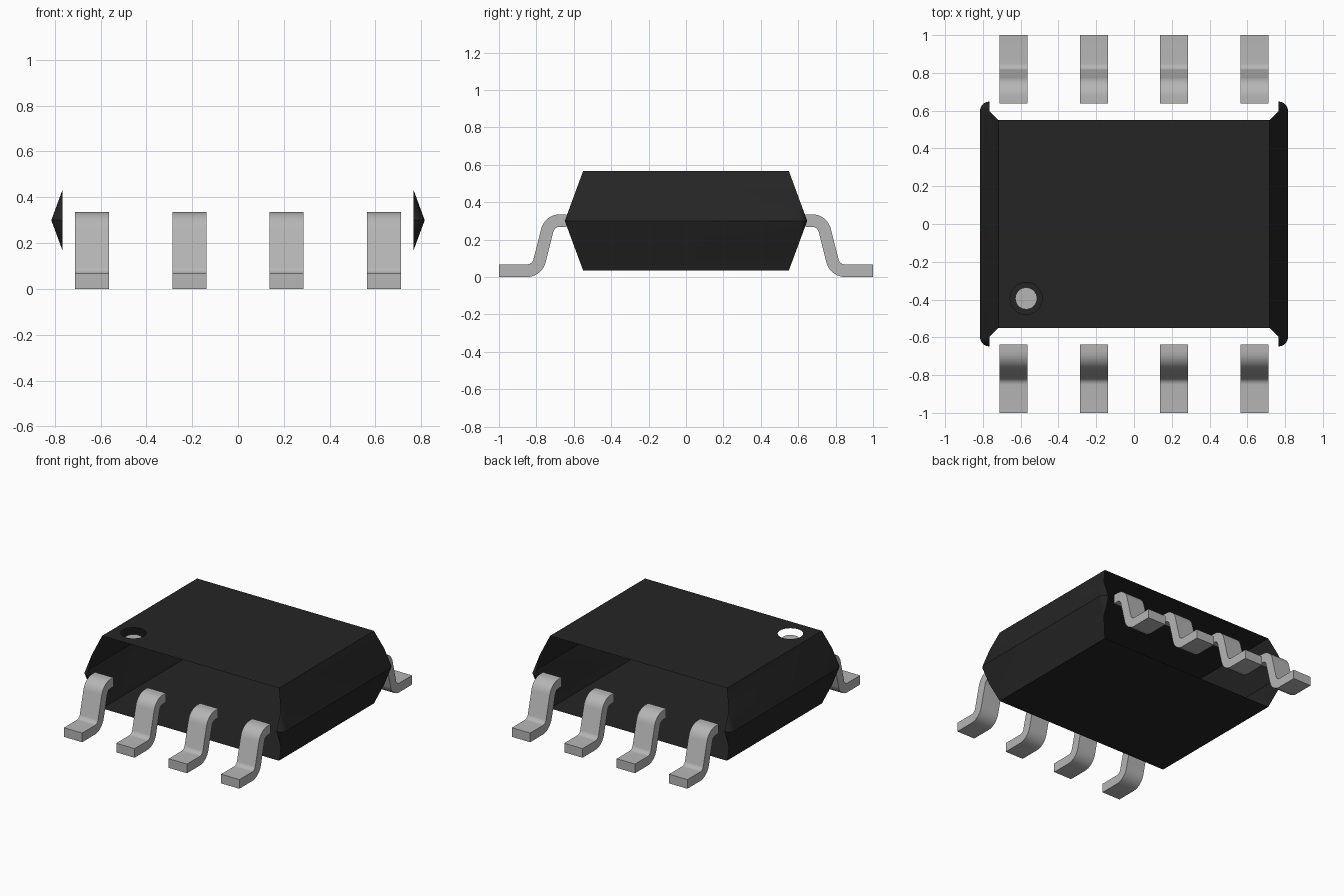
import bpy, bmesh, math
from mathutils import Vector

cube = bpy.data.objects.get("Cube")
if cube:
    bpy.data.objects.remove(cube, do_unlink=True)


def material(name, value):
    m = bpy.data.materials.new(name)
    m.use_nodes = True
    col = (value, value, value, 1.0)
    m.diffuse_color = col
    bsdf = next(n for n in m.node_tree.nodes if n.type == 'BSDF_PRINCIPLED')
    bsdf.inputs["Base Color"].default_value = col
    bsdf.inputs["Roughness"].default_value = 0.6
    return m


BLACK = material("black plastic", 0.0185)
METAL = material("grey metal", 0.465)


def finish(bm, name, mat):
    me = bpy.data.meshes.new(name)
    bm.to_mesh(me)
    bm.free()
    ob = bpy.data.objects.new(name, me)
    bpy.context.collection.objects.link(ob)
    me.materials.append(mat)
    bpy.ops.object.select_all(action='DESELECT')
    ob.select_set(True)
    bpy.context.view_layer.objects.active = ob
    bpy.ops.object.shade_smooth_by_angle(angle=math.radians(30))
    return ob


# Body sizes: waist is widest, tapering by DRAFT to the top and bottom
WX, WY, DRAFT, R = 0.815, 0.648, 0.098, 0.049
Z_BOTTOM, Z_WAIST, Z_TOP = 0.035, 0.30, 0.567
DIMPLE, DIMPLE_R = (-0.571, -0.394), 0.085


def flat_corners(z):
    x, y = WX - DRAFT, WY - DRAFT
    return [(-x, -y, z), (x, -y, z), (x, y, z), (-x, y, z)]


def add_face(bm, pts):
    return bm.faces.new([bm.verts.new(p) for p in pts])


# Body shell: flat top and bottom, sloped ends, open at front and back
bm = bmesh.new()
add_face(bm, flat_corners(Z_BOTTOM))
CX, CY, SEG = WX - R, WY - R, 8
for z_end in (Z_BOTTOM, Z_TOP):
    z_mid = Z_WAIST + (z_end - Z_WAIST) * R / DRAFT
    for sx in (-1, 1):
        half = [(WX, CY, Z_WAIST), (CX, CY, z_mid), (WX - DRAFT, WY - DRAFT, z_end)]
        loop = half + [(x, -y, z) for x, y, z in reversed(half)]
        add_face(bm, [(sx * x, y, z) for x, y, z in loop])
        # Conical corner roundings that run out halfway up the slope
        for sy in (-1, 1):
            arc = [(sx * (CX + R * math.cos(a)), sy * (CY + R * math.sin(a)), Z_WAIST)
                   for a in (i * math.pi / 2 / SEG for i in range(SEG + 1))]
            for p, q in zip(arc, arc[1:]):
                add_face(bm, [(sx * CX, sy * CY, z_mid), p, q])

# Top face with the round marker opening
edges = []
circle = [(DIMPLE[0] + DIMPLE_R * math.cos(a), DIMPLE[1] + DIMPLE_R * math.sin(a), Z_TOP)
          for a in (i * math.tau / 32 for i in range(32))]
for ring in (flat_corners(Z_TOP), circle):
    vs = [bm.verts.new(p) for p in ring]
    edges += [bm.edges.new((vs[i], vs[(i + 1) % len(vs)])) for i in range(len(vs))]
bmesh.ops.triangle_fill(bm, edges=edges, use_beauty=True, normal=(0, 0, 1))

bmesh.ops.remove_doubles(bm, verts=bm.verts, dist=1e-5)
bm.normal_update()
centre = Vector((0, 0, Z_WAIST))
for f in bm.faces:
    if f.normal.dot(f.calc_center_median() - centre) < 0:
        f.normal_flip()
finish(bm, "body", BLACK)

# Marker disc sitting just below the opening
bm = bmesh.new()
bmesh.ops.create_circle(bm, cap_ends=True, segments=32, radius=0.058)
bmesh.ops.translate(bm, verts=bm.verts, vec=(DIMPLE[0], DIMPLE[1], 0.53))
finish(bm, "marker_disc", METAL)


# Gull-wing pin: side profile built from a bent centre line of even thickness
T, BEND, TURN, N = 0.067, 0.07, math.radians(76.5), 8


def pin_side(offset):
    """Profile edge at an offset to the outer (upper) side of the centre line."""
    pts = [(0.638, 0.302 + offset)]
    for i in range(N + 1):
        a = math.pi / 2 - TURN * i / N
        r = BEND + offset
        pts.append((0.674 + r * math.cos(a), 0.232 + r * math.sin(a)))
    for i in range(N + 1):
        a = math.pi * 1.5 - TURN * (1 - i / N)
        r = BEND - offset
        pts.append((0.851 + r * math.cos(a), 0.1035 + r * math.sin(a)))
    return pts + [(1.0, 0.0335 + offset)]


def make_pin(name, x, sy):
    bm = bmesh.new()
    outer, inner = pin_side(T / 2), pin_side(-T / 2)
    rows = []
    for (yo, zo), (yi, zi) in zip(outer, inner):
        rows.append([bm.verts.new((x + dx, sy * y, z)) for dx, y, z in
                     ((-0.074, yo, zo), (0.074, yo, zo), (0.074, yi, zi), (-0.074, yi, zi))])
    for a, b in zip(rows, rows[1:]):
        for i in range(4):
            j = (i + 1) % 4
            bm.faces.new((a[i], a[j], b[j], b[i]))
    bm.faces.new(rows[0])
    bm.faces.new(rows[-1])
    bmesh.ops.recalc_face_normals(bm, faces=bm.faces)
    finish(bm, name, METAL)


for side, sy in (("front", -1), ("back", 1)):
    for k in range(4):
        make_pin(f"{side}_pin_{k + 1}", (k - 1.5) * 0.425, sy)
